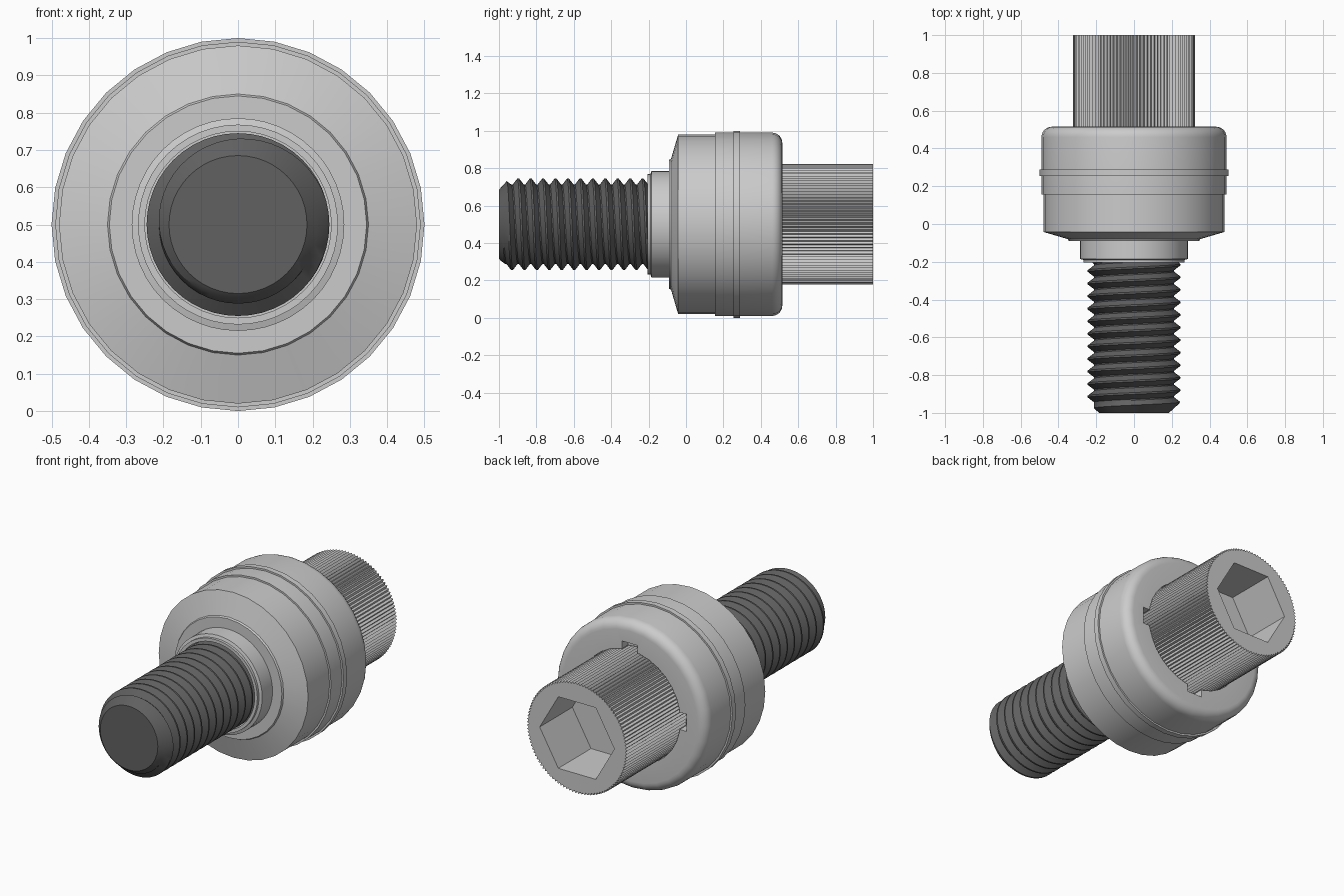
import bpy, bmesh, math
from mathutils import Vector

if "Cube" in bpy.data.objects:
    bpy.data.objects.remove(bpy.data.objects["Cube"])

CZ = 0.5  # height of the bolt axis (runs along y)


def ring_point(r, y, a):
    return Vector((r * math.sin(a), y, CZ + r * math.cos(a)))


def finish(name, bm, smooth=30):
    bmesh.ops.remove_doubles(bm, verts=bm.verts, dist=1e-5)
    bmesh.ops.recalc_face_normals(bm, faces=bm.faces)
    me = bpy.data.meshes.new(name)
    bm.to_mesh(me)
    bm.free()
    ob = bpy.data.objects.new(name, me)
    bpy.context.collection.objects.link(ob)
    bpy.ops.object.select_all(action='DESELECT')
    ob.select_set(True)
    bpy.context.view_layer.objects.active = ob
    if smooth:
        bpy.ops.object.shade_smooth_by_angle(angle=math.radians(smooth))
    return ob


def lathe(name, profile, n=32, smooth=30):
    """Closed (r, y) outline spun around the bolt axis; r may be 0."""
    bm = bmesh.new()
    rows = [[bm.verts.new(ring_point(r, y, 2 * math.pi * i / n)) for i in range(n)]
            for r, y in profile]
    for k, row in enumerate(rows):
        nxt = rows[(k + 1) % len(rows)]
        if profile[k][0] == 0 and profile[(k + 1) % len(rows)][0] == 0:
            continue
        for i in range(n):
            j = (i + 1) % n
            bm.faces.new((row[i], row[j], nxt[j], nxt[i]))
    return finish(name, bm, smooth)


def box(name, size, loc):
    bm = bmesh.new()
    bmesh.ops.create_cube(bm, size=1)
    for v in bm.verts:
        v.co = Vector(v.co[i] * size[i] + loc[i] for i in range(3))
    return finish(name, bm, 0)


def cut(target, cutter):
    mod = target.modifiers.new("cut", 'BOOLEAN')
    mod.operation, mod.solver, mod.object = 'DIFFERENCE', 'EXACT', cutter
    bpy.context.view_layer.objects.active = target
    bpy.ops.object.modifier_apply(modifier=mod.name)
    bpy.data.objects.remove(cutter)


# front housing with its conical face
lathe("front_housing", [(0, -0.09), (0.345, -0.09), (0.35, -0.08), (0.48, -0.042),
                        (0.48, 0.25), (0, 0.25)])

# stepped collar around the screw
lathe("collar", [(0.25, -0.205), (0.268, -0.205), (0.268, -0.19), (0.285, -0.185),
                 (0.285, -0.06), (0.25, -0.06)], 48)

# outer shell with a rounded rear edge and keyways around the knob
fillet = [(0.435 + 0.055 * math.cos(t * math.pi / 12), 0.46 + 0.055 * math.sin(t * math.pi / 12))
          for t in range(7)]
shell = lathe("outer_shell", [(0.325, 0.155), (0.49, 0.155)] + fillet + [(0.325, 0.515)])
cut(shell, box("keyway_x", (0.73, 0.12, 0.1), (0, 0.52, CZ)))
cut(shell, box("keyway_z", (0.1, 0.12, 0.73), (0, 0.52, CZ)))

# raised band on the shell
lathe("shell_band", [(0.45, 0.255), (0.5, 0.255), (0.5, 0.288), (0.45, 0.288)])

# knurled knob
bm = bmesh.new()
teeth = 104
ends = []
for y in (0.24, 1.0):
    ends.append([bm.verts.new(ring_point(0.322 if i % 2 else 0.31, y, math.pi * i / teeth))
                 for i in range(2 * teeth)])
for i in range(2 * teeth):
    j = (i + 1) % (2 * teeth)
    bm.faces.new((ends[0][i], ends[0][j], ends[1][j], ends[1][i]))
for loop in ends:
    bm.faces.new(loop)
knob = finish("knurled_knob", bm, 0)

# hex socket, corners pointing sideways
bm = bmesh.new()
hexes = [[bm.verts.new(ring_point(0.24, y, math.radians(30 + 60 * i))) for i in range(6)]
         for y in (0.7, 1.1)]
for i in range(6):
    j = (i + 1) % 6
    bm.faces.new((hexes[0][i], hexes[0][j], hexes[1][j], hexes[1][i]))
for loop in hexes:
    bm.faces.new(loop)
cut(knob, finish("hex_cutter", bm, 0))

# threaded screw: helical rows clamped to a chamfered tip
bm = bmesh.new()
N, PITCH, TIP, TOP = 48, 0.0665, -1.0, -0.17
section = [(0.0, 0.212), (0.1, 0.212), (0.48, 0.245), (0.62, 0.245)]
turns = int((TOP - TIP) / PITCH) + 3
grid = []
for k in range(turns):
    for f, r in section:
        row = []
        for i in range(N + 1):
            y = TIP + PITCH * (k - 1 + f + i / N)
            y = max(TIP, min(TOP, y))
            row.append(bm.verts.new(ring_point(min(r, 0.185 + (y - TIP) * 1.1), y,
                                               2 * math.pi * i / N)))
        grid.append(row)
for a, b in zip(grid, grid[1:]):
    for i in range(N):
        bm.faces.new((a[i], a[i + 1], b[i + 1], b[i]))
bmesh.ops.remove_doubles(bm, verts=bm.verts, dist=1e-5)
bmesh.ops.dissolve_degenerate(bm, edges=bm.edges, dist=1e-5)
tip = [bm.verts.new(ring_point(0.185, TIP, 2 * math.pi * i / N)) for i in range(N)]
bm.faces.new(tip)
screw = finish("threaded_screw", bm, 25)

dark = bpy.data.materials.new("dark_steel")
dark.diffuse_color = (0.12, 0.12, 0.12, 1)
dark.use_nodes = True
dark.node_tree.nodes["Principled BSDF"].inputs["Base Color"].default_value = dark.diffuse_color
screw.data.materials.append(dark)
